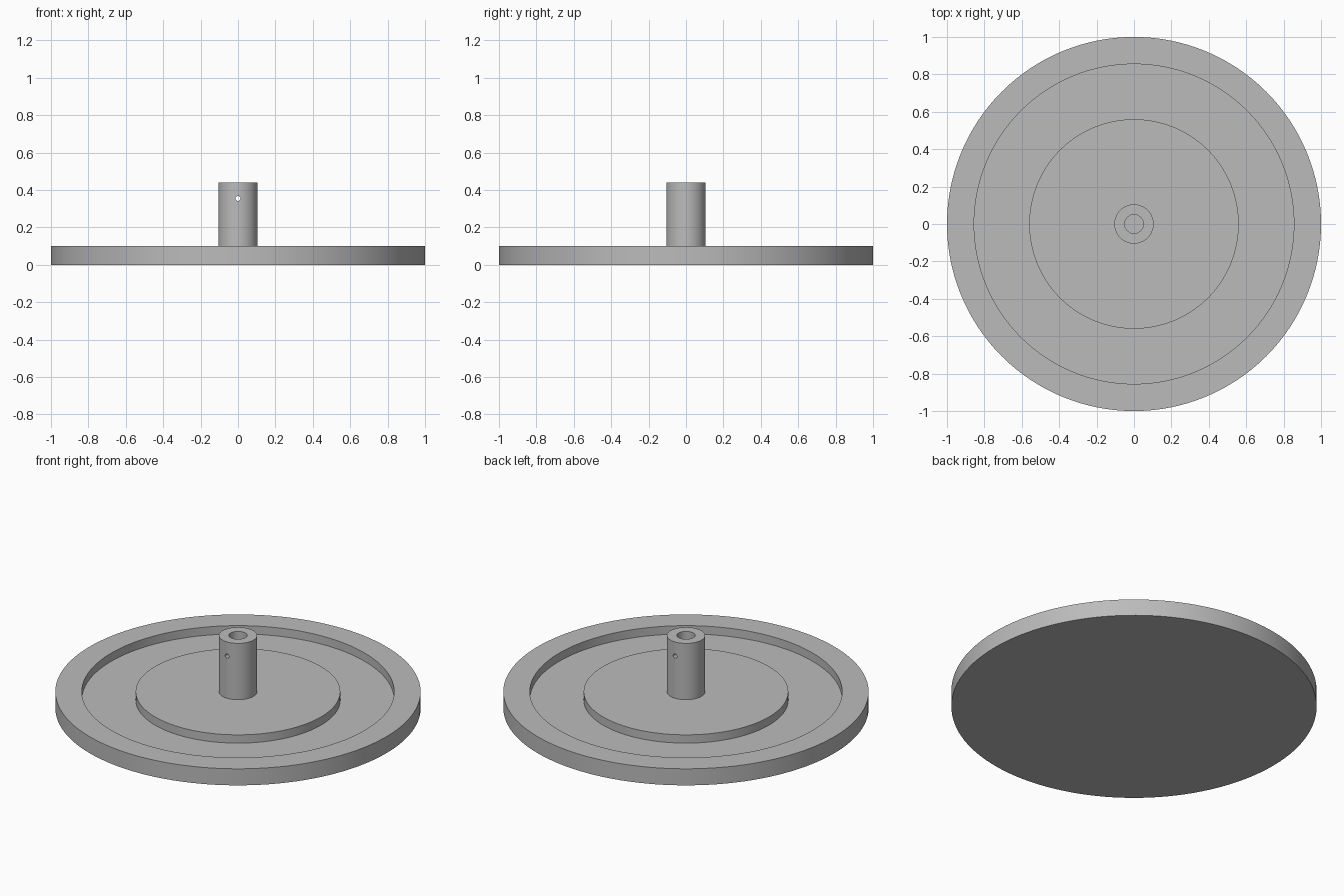
import bpy
import bmesh
import math
from mathutils import Matrix, Vector

cube = bpy.data.objects.get("Cube")
if cube:
    bpy.data.objects.remove(cube, do_unlink=True)

SEGMENTS = 128
RIM_R, GROOVE_R, PLATE_R = 1.0, 0.855, 0.56
HUB_R, BORE_R, PIN_R = 0.105, 0.05, 0.013
FLOOR_Z, PLATE_Z, HUB_Z, PIN_Z = 0.05, 0.10, 0.44, 0.355

# Plain grey metal
grey = bpy.data.materials.new("plain_grey")
colour = (0.5, 0.5, 0.5, 1)
grey.diffuse_color = colour
grey.use_nodes = True
grey.node_tree.nodes["Principled BSDF"].inputs["Base Color"].default_value = colour


def add_object(name, bm):
    mesh = bpy.data.meshes.new(name)
    bmesh.ops.recalc_face_normals(bm, faces=bm.faces)
    bm.to_mesh(mesh)
    bm.free()
    mesh.materials.append(grey)
    obj = bpy.data.objects.new(name, mesh)
    bpy.context.collection.objects.link(obj)
    return obj


def lathe(name, profile):
    """Spin a radius/height profile, starting and ending on the axis, into a solid."""
    bm = bmesh.new()
    verts = [bm.verts.new((r, 0, z)) for r, z in profile]
    edges = [bm.edges.new(pair) for pair in zip(verts, verts[1:])]
    bmesh.ops.spin(bm, geom=verts + edges, cent=(0, 0, 0), axis=(0, 0, 1),
                   angle=math.tau, steps=SEGMENTS, use_merge=True)
    bmesh.ops.remove_doubles(bm, verts=bm.verts, dist=1e-5)
    return add_object(name, bm)


# Disc with a raised rim, ring groove, raised centre and bored hub
disc = lathe("disc_with_hub", [
    (0, 0), (RIM_R, 0), (RIM_R, PLATE_Z), (GROOVE_R, PLATE_Z),
    (GROOVE_R, FLOOR_Z), (PLATE_R, FLOOR_Z), (PLATE_R, PLATE_Z),
    (HUB_R, PLATE_Z), (HUB_R, HUB_Z), (BORE_R, HUB_Z),
    (BORE_R, PLATE_Z), (0, PLATE_Z),
])

# Cross pin hole, front to back through the hub
bm = bmesh.new()
bmesh.ops.create_cone(bm, cap_ends=True, segments=24, radius1=PIN_R, radius2=PIN_R,
                      depth=4 * HUB_R,
                      matrix=Matrix.Translation(Vector((0, 0, PIN_Z)))
                      @ Matrix.Rotation(math.pi / 2, 4, "X"))
cutter = add_object("pin_hole_cutter", bm)
cutter.hide_render = True

bpy.context.view_layer.objects.active = disc
disc.select_set(True)
cut = disc.modifiers.new("pin_hole", "BOOLEAN")
cut.operation = "DIFFERENCE"
cut.solver = "EXACT"
cut.object = cutter
bpy.ops.object.modifier_apply(modifier=cut.name)
bpy.data.objects.remove(cutter, do_unlink=True)

bpy.ops.object.shade_smooth_by_angle(angle=math.radians(30))
